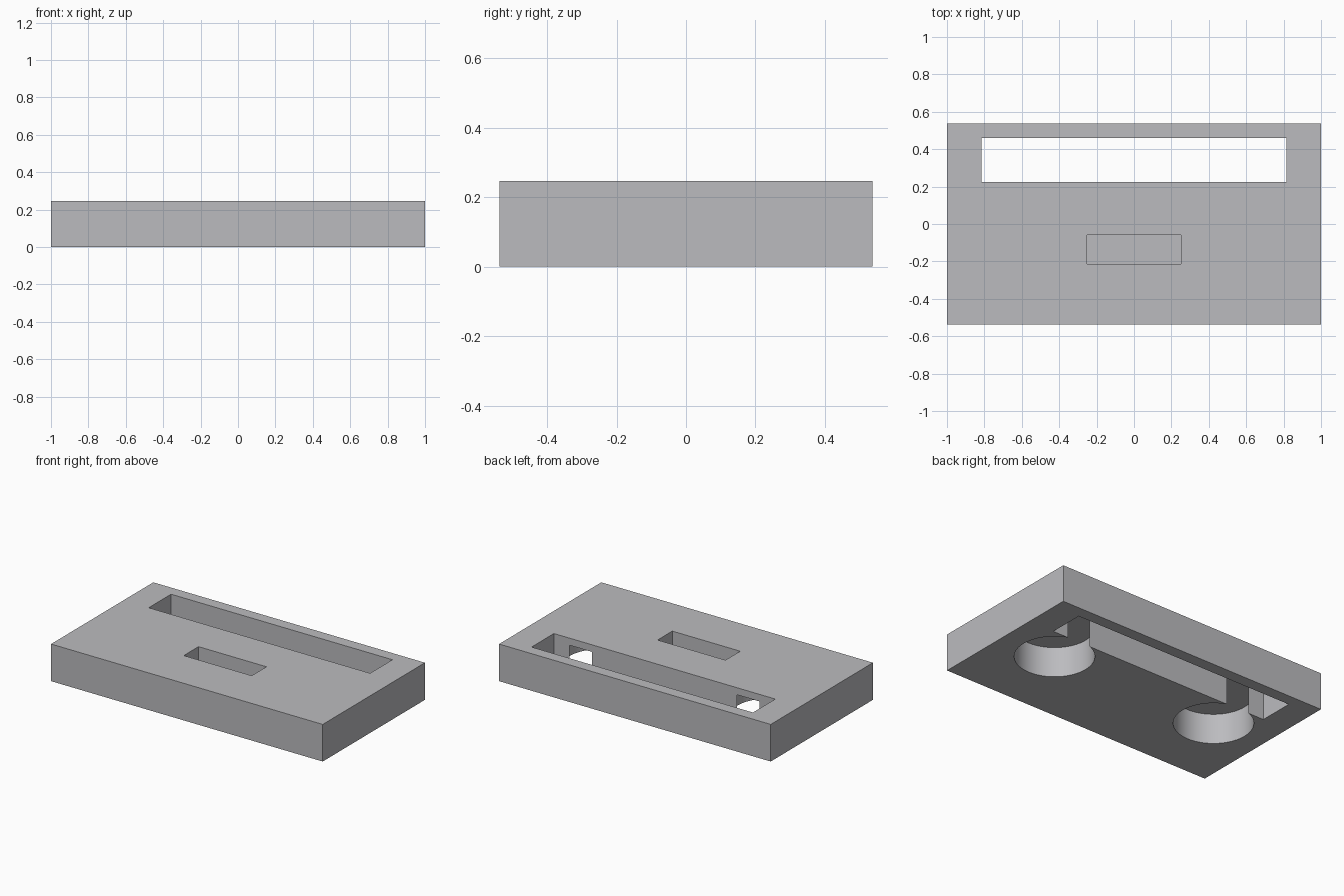
import bpy

if "Cube" in bpy.data.objects:
    bpy.data.objects.remove(bpy.data.objects["Cube"])

W, D, H = 2.0, 1.075, 0.247


def box(name, x0, x1, y0, y1, z0, z1):
    bpy.ops.mesh.primitive_cube_add(
        size=1, location=((x0 + x1) / 2, (y0 + y1) / 2, (z0 + z1) / 2))
    ob = bpy.context.object
    ob.name = name
    ob.scale = (x1 - x0, y1 - y0, z1 - z0)
    bpy.ops.object.transform_apply(location=True, rotation=False, scale=True)
    return ob


def cut(target, cutter):
    mod = target.modifiers.new("cut", 'BOOLEAN')
    mod.operation = 'DIFFERENCE'
    mod.solver = 'EXACT'
    mod.object = cutter
    cutter.hide_render = True
    bpy.context.view_layer.objects.active = target
    bpy.ops.object.modifier_apply(modifier=mod.name)
    bpy.data.objects.remove(cutter)


# Solid block
block = box("holder_block", -W / 2, W / 2, -D / 2, D / 2, 0, H)

# Long slot right through, near the back
cut(block, box("slot_cutter", -0.815, 0.815, 0.225, 0.46, -0.1, H + 0.1))

# Small blind pocket in the top
cut(block, box("pocket_cutter", -0.25, 0.25, -0.213, -0.058, 0.047, H + 0.1))

# Round blind recesses in the underside, breaking into the slot
for side in (-1, 1):
    bpy.ops.mesh.primitive_cylinder_add(
        vertices=96, radius=0.24, depth=0.4, location=(side * 0.617, 0, 0))
    cut(block, bpy.context.object)

# Smooth recess walls, crisp edges
bpy.ops.object.select_all(action='DESELECT')
block.select_set(True)
bpy.context.view_layer.objects.active = block
bpy.ops.object.shade_smooth_by_angle()

# Plain grey
grey = bpy.data.materials.new("light grey")
grey.diffuse_color = (0.5, 0.5, 0.52, 1)
grey.use_nodes = True
grey.node_tree.nodes["Principled BSDF"].inputs["Base Color"].default_value = grey.diffuse_color
block.data.materials.clear()
block.data.materials.append(grey)
